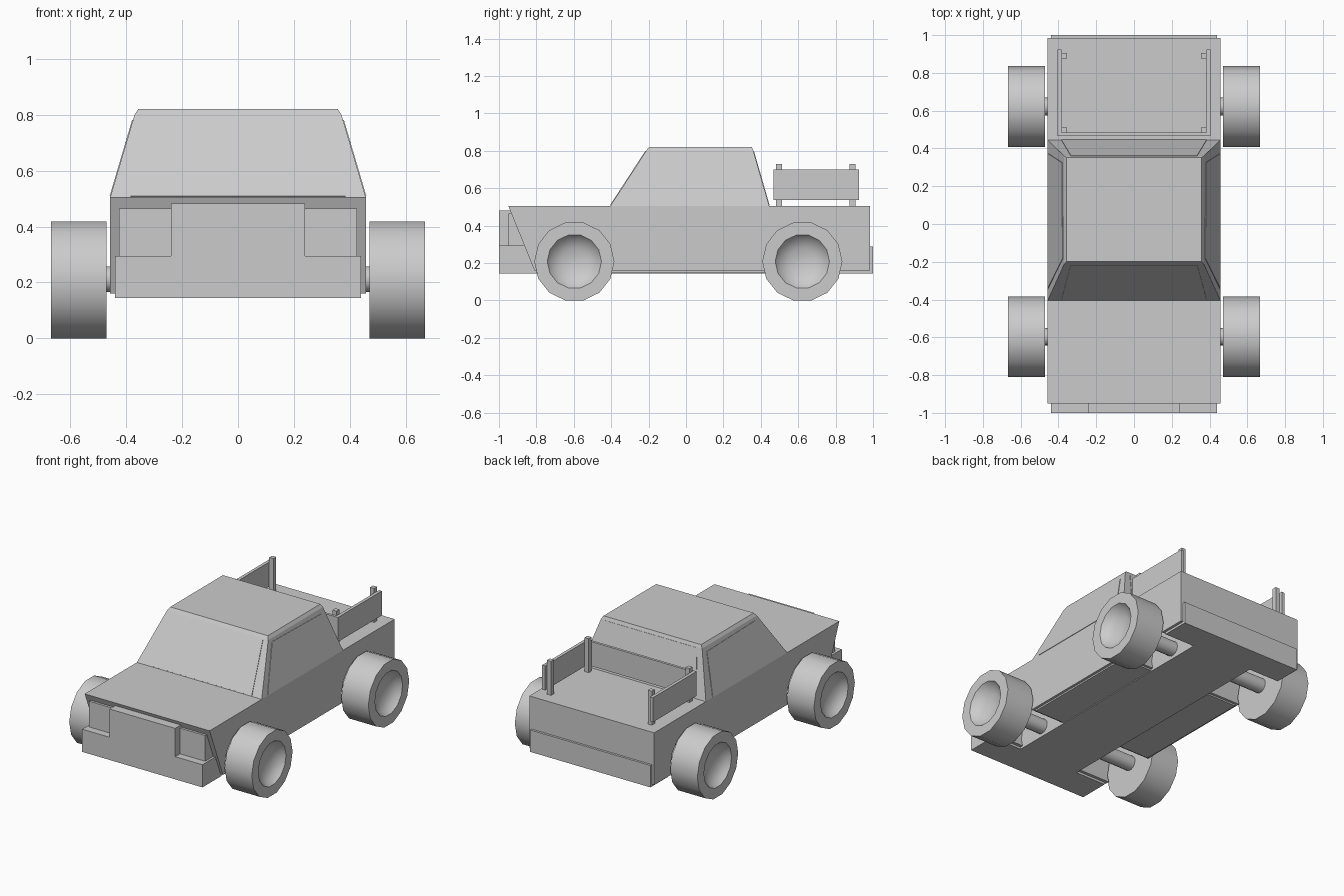
import bpy, bmesh, math
from mathutils import Vector, Matrix

if "Cube" in bpy.data.objects:
    bpy.data.objects.remove(bpy.data.objects["Cube"])

AXLES = (-0.597, 0.622)
AXLE_Z = 0.212


def make(name, bm):
    bmesh.ops.recalc_face_normals(bm, faces=bm.faces)
    mesh = bpy.data.meshes.new(name)
    bm.to_mesh(mesh)
    bm.free()
    ob = bpy.data.objects.new(name, mesh)
    bpy.context.collection.objects.link(ob)
    return ob


def box(name, x0, x1, y0, y1, z0, z1):
    bm = bmesh.new()
    bmesh.ops.create_cube(bm, size=1)
    for v in bm.verts:
        v.co = (x0 + (v.co.x + .5) * (x1 - x0), y0 + (v.co.y + .5) * (y1 - y0),
                z0 + (v.co.z + .5) * (z1 - z0))
    return make(name, bm)


def prism(name, points, offset):
    """Extrude a flat polygon along a vector."""
    bm = bmesh.new()
    face = bm.faces.new([bm.verts.new(p) for p in points])
    ext = bmesh.ops.extrude_face_region(bm, geom=[face], use_keep_orig=True)
    verts = [g for g in ext['geom'] if isinstance(g, bmesh.types.BMVert)]
    bmesh.ops.translate(bm, verts=verts, vec=offset)
    return make(name, bm)


def cylinder(name, radius, x0, x1, y, z, sides):
    bm = bmesh.new()
    mat = Matrix.Translation(((x0 + x1) / 2, y, z)) @ Matrix.Rotation(math.pi / 2, 4, 'Y')
    bmesh.ops.create_cone(bm, cap_ends=True, segments=sides, radius1=radius,
                          radius2=radius, depth=x1 - x0, matrix=mat)
    return make(name, bm)


def smooth(ob, angle):
    bpy.ops.object.select_all(action='DESELECT')
    ob.select_set(True)
    bpy.context.view_layer.objects.active = ob
    bpy.ops.object.shade_smooth_by_angle(angle=math.radians(angle))


# Lower body with sloped nose
profile = [(-0.95, 0.505), (-0.81, 0.16), (0.985, 0.16), (0.985, 0.505)]
body = prism("body", [(-0.457, y, z) for y, z in profile], (0.914, 0, 0))

# Wheel wells, cut from the underside and hidden behind the wheels
for y in AXLES:
    for s in (-1, 1):
        lo, hi = sorted((s * 0.22, s * 0.6))
        cutter = cylinder("wheel_well_cutter", 0.195, lo, hi, y, AXLE_Z, 14)
        cutter.hide_render = True
        cutter.hide_viewport = False
        cutter.display_type = 'WIRE'
        mod = body.modifiers.new("wheel_well", 'BOOLEAN')
        mod.operation = 'DIFFERENCE'
        mod.solver = 'EXACT'
        mod.object = cutter
        bpy.context.view_layer.objects.active = body
        bpy.ops.object.modifier_apply(modifier=mod.name)
        bpy.data.objects.remove(cutter)

# Cab: three stacked rectangles, narrowing to the roof
bm = bmesh.new()
rings = []
for hx, y0, y1, z in ((0.457, -0.405, 0.445, 0.505), (0.37, -0.213, 0.36, 0.80),
                      (0.357, -0.198, 0.352, 0.82)):
    rings.append([bm.verts.new(p) for p in
                  ((-hx, y0, z), (hx, y0, z), (hx, y1, z), (-hx, y1, z))])
for a, b in zip(rings, rings[1:]):
    for i in range(4):
        j = (i + 1) % 4
        bm.faces.new((a[i], a[j], b[j], b[i]))
bm.faces.new(rings[0])
bm.faces.new(rings[-1])
make("cab", bm)

# Windows: thin panels lying on the cab slopes
out = 0.003


def front_y(z): return -0.405 + (z - 0.505) * 0.651


def rear_y(z): return 0.445 - (z - 0.505) * 0.288


def side_x(z): return 0.457 - (z - 0.505) * 0.295


pane = [(-0.385, 0.508), (0.385, 0.508), (0.335, 0.797), (-0.335, 0.797)]
prism("windshield", [(x, front_y(z), z) for x, z in pane], (0, -out, out * 0.65))
prism("rear_window", [(x, rear_y(z), z) for x, z in pane], (0, out, out * 0.29))
pane = [(-0.345, 0.508), (-0.183, 0.78), (0.325, 0.77), (0.375, 0.508)]
for s in (-1, 1):
    prism("side_window", [(s * side_x(z), y, z) for y, z in pane], (s * out, 0, out * 0.29))

# Grille and front bumper as one stepped block, headlights in the corners
outline = [(-0.44, 0.145), (0.44, 0.145), (0.44, 0.295), (0.24, 0.295),
           (0.24, 0.482), (-0.24, 0.482), (-0.24, 0.295), (-0.44, 0.295)]
prism("grille_bumper", [(x, -1.0, z) for x, z in outline], (0, 0.2, 0))
for s in (-1, 1):
    lo, hi = sorted((s * 0.235, s * 0.425))
    box("headlight", lo, hi, -0.95, -0.82, 0.29, 0.465)

# Rear bumper and underbody plate
box("rear_bumper", -0.44, 0.44, 0.82, 1.0, 0.145, 0.29)
box("chassis_plate", -0.22, 0.22, -0.9, 0.9, 0.145, 0.2)
box("sill_plate", -0.44, 0.44, AXLES[0] + 0.2, AXLES[1] - 0.2, 0.15, 0.2)

# Axles and wheels with dished hubs
tyre = [(0.47, 0), (0.47, 0.214), (0.668, 0.214), (0.668, 0.145),
        (0.64, 0.125), (0.615, 0.075), (0.605, 0)]
for y in AXLES:
    smooth(cylinder("axle", 0.047, -0.5, 0.5, y, AXLE_Z, 14), 40)
    for s in (-1, 1):
        bm = bmesh.new()
        pts = [bm.verts.new((s * x, 0, r)) for x, r in tyre]
        edges = [bm.edges.new(p) for p in zip(pts, pts[1:])]
        bmesh.ops.rotate(bm, verts=bm.verts, cent=(0, 0, 0),
                         matrix=Matrix.Rotation(math.pi / 14, 3, 'X'))
        bmesh.ops.spin(bm, geom=pts + edges, axis=(1, 0, 0), cent=(0, 0, 0),
                       steps=14, angle=2 * math.pi)
        bmesh.ops.remove_doubles(bm, verts=bm.verts, dist=1e-4)
        zmin = min(v.co.z for v in bm.verts)
        bmesh.ops.translate(bm, verts=bm.verts, vec=(0, y, -zmin))
        smooth(make("wheel", bm), 42)

# Cargo bed rack: four posts, two side boards and a front board
for s in (-1, 1):
    for y in (0.497, 0.89):
        box("rack_post", s * 0.369 - 0.015, s * 0.369 + 0.015, y - 0.015, y + 0.015, 0.5, 0.73)
    lo, hi = sorted((s * 0.384, s * 0.405))
    box("rack_side_board", lo, hi, 0.47, 0.925, 0.538, 0.70)
box("rack_front_board", -0.405, 0.405, 0.467, 0.484, 0.538, 0.70)
